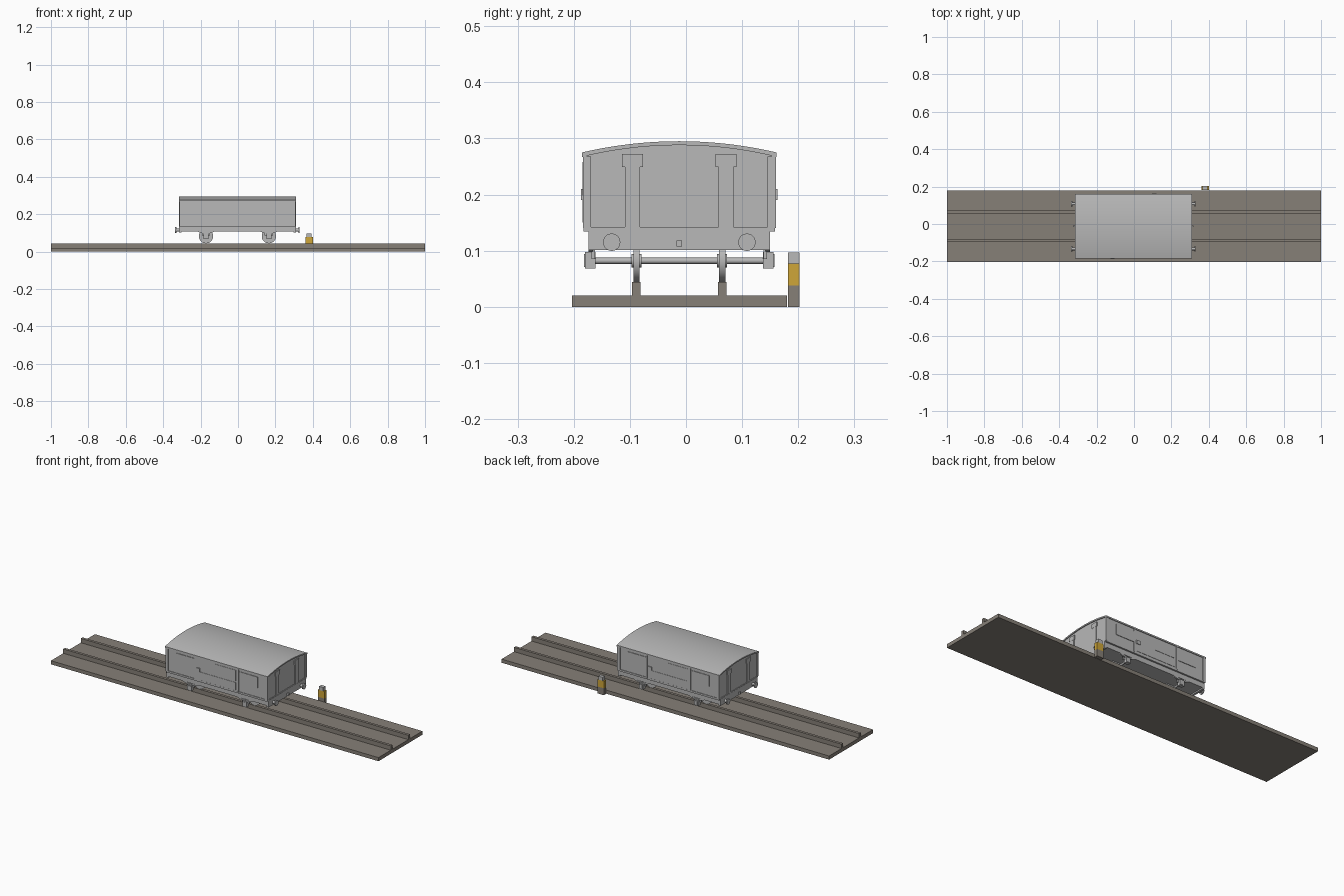
import bpy, bmesh, math
from mathutils import Matrix

if "Cube" in bpy.data.objects:
    bpy.data.objects.remove(bpy.data.objects["Cube"])

CX, CY = -0.003, -0.012   # wagon centre


def material(name, rgb):
    m = bpy.data.materials.new(name)
    m.diffuse_color = (*rgb, 1)
    m.use_nodes = True
    m.node_tree.nodes["Principled BSDF"].inputs["Base Color"].default_value = m.diffuse_color
    return m


GREY = material("wagon grey", (0.48, 0.48, 0.48))
BROWN = material("ballast brown", (0.24, 0.215, 0.185))
YELLOW = material("marker yellow", (0.62, 0.38, 0.04))


def finish(name, bm, mat, smooth=False):
    bmesh.ops.recalc_face_normals(bm, faces=bm.faces)
    me = bpy.data.meshes.new(name)
    bm.to_mesh(me)
    bm.free()
    ob = bpy.data.objects.new(name, me)
    bpy.context.collection.objects.link(ob)
    me.materials.append(mat)
    if smooth:
        bpy.context.view_layer.objects.active = ob
        ob.select_set(True)
        bpy.ops.object.shade_smooth_by_angle(angle=math.radians(30))
        ob.select_set(False)
    return ob


def box(name, x0, x1, y0, y1, z0, z1, mat=GREY):
    bm = bmesh.new()
    bmesh.ops.create_cube(bm, size=1)
    for v in bm.verts:
        v.co = ((x0 + x1) / 2 + v.co.x * (x1 - x0),
                (y0 + y1) / 2 + v.co.y * (y1 - y0),
                (z0 + z1) / 2 + v.co.z * (z1 - z0))
    return finish(name, bm, mat)


def cylinder(name, centre, radius, length, axis, segments=32):
    bm = bmesh.new()
    bmesh.ops.create_cone(bm, cap_ends=True, segments=segments,
                          radius1=radius, radius2=radius, depth=length)
    turn = Matrix.Rotation(math.pi / 2, 4, 'Y' if axis == 'x' else 'X')
    bm.transform(Matrix.Translation(centre) @ turn)
    return finish(name, bm, GREY, True)


def extrude(name, points, axis, start, length, smooth=False):
    """Extrude a (horizontal, z) outline along x or y."""
    bm = bmesh.new()
    if axis == 'x':
        verts = [bm.verts.new((start, h, z)) for h, z in points]
        move = (length, 0, 0)
    else:
        verts = [bm.verts.new((h, start, z)) for h, z in points]
        move = (0, length, 0)
    face = bm.faces.new(verts)
    out = bmesh.ops.extrude_face_region(bm, geom=[face])
    bmesh.ops.translate(bm, vec=move,
                        verts=[g for g in out["geom"] if isinstance(g, bmesh.types.BMVert)])
    return finish(name, bm, GREY, smooth)


def arc(half, edge, crown, n=20):
    """Circular arc from -y to +y about the wagon centre line."""
    rise = crown - edge
    r = (half * half + rise * rise) / (2 * rise)
    a = math.asin(half / r)
    return [(CY + r * math.sin(t), crown - r + r * math.cos(t))
            for t in (-a + 2 * a * i / n for i in range(n + 1))]


# Track bed and rails
box("track_bed", -1, 1, -0.203, 0.18, 0, 0.02, BROWN)
for y in (-0.0885, 0.0645):
    box("rail", -1, 1, y - 0.0075, y + 0.0075, 0.019, 0.044, BROWN)

# Trackside marker post
box("marker_base", 0.36, 0.40, 0.182, 0.202, 0, 0.038, BROWN)
box("marker_band", 0.36, 0.40, 0.182, 0.202, 0.038, 0.077, YELLOW)
box("marker_cap", 0.367, 0.393, 0.182, 0.202, 0.077, 0.097)

# Van body and curved roof
extrude("van_body", [(CY + 0.168, 0.138), (CY - 0.168, 0.138)] + arc(0.168, 0.269, 0.289),
        'x', CX - 0.308, 0.616)
extrude("roof", arc(0.1735, 0.275, 0.295) + arc(0.1735, 0.267, 0.288)[::-1],
        'x', CX - 0.313, 0.626, True)
box("underframe", CX - 0.308, CX + 0.308, CY - 0.162, CY + 0.162, 0.108, 0.139)

# Side details, repeated on both sides with half-turn symmetry
for s in (-1, 1):
    def side(name, u0, u1, d0, d1, z0, z1):
        xs = sorted((CX - s * u0, CX - s * u1))
        ys = sorted((CY + s * d0, CY + s * d1))
        box(name, *xs, *ys, z0, z1)

    side("side_sill", -0.31, 0.31, 0.160, 0.171, 0.134, 0.144)
    side("sliding_door", -0.128, 0.128, 0.166, 0.1705, 0.144, 0.266)
    side("door_upper_panel", -0.005, 0.118, 0.168, 0.1722, 0.198, 0.258)
    side("door_lower_panel", -0.118, 0.118, 0.168, 0.1722, 0.150, 0.190)
    side("door_latch", -0.122, -0.100, 0.168, 0.1755, 0.19, 0.21)
    for c in (-0.19, 0.195):
        side("vent_panel", c - 0.055, c + 0.055, 0.166, 0.171, 0.195, 0.255)
    for e in (-1, 1):
        u = e * 0.303
        side("corner_post", u - 0.008, u + 0.008, 0.164, 0.172, 0.140, 0.270)
        u = e * 0.132
        side("door_post", u - 0.004, u + 0.004, 0.164, 0.172, 0.140, 0.268)
        u = e * 0.168
        # Axle guard, axle box and leaf spring
        side("axle_guard", u - 0.022, u + 0.022, 0.150, 0.156, 0.085, 0.112)
        side("axle_box", u - 0.013, u + 0.013, 0.149, 0.168, 0.068, 0.098)
        side("axle_box_cover", u - 0.008, u + 0.008, 0.160, 0.170, 0.071, 0.094)
        x = CX - s * u
        spring = [(x - 0.05, 0.109), (x - 0.03, 0.100), (x, 0.095), (x + 0.03, 0.100),
                  (x + 0.05, 0.109), (x + 0.03, 0.108), (x, 0.104), (x - 0.03, 0.108)]
        extrude("leaf_spring", spring, 'y', CY + s * 0.158 - 0.004, 0.008)

# End details, mirrored front to back of the van
for e in (-1, 1):
    def end(name, d0, d1, y0, y1, z0, z1):
        xs = sorted((CX + e * d0, CX + e * d1))
        box(name, *xs, CY + y0, CY + y1, z0, z1)

    end("buffer_beam", 0.300, 0.312, -0.162, 0.162, 0.101, 0.139)
    end("coupling_hook", 0.31, 0.322, -0.005, 0.005, 0.107, 0.118)
    end("end_sill", 0.300, 0.311, -0.168, 0.168, 0.136, 0.142)
    for s in (-1, 1):
        y = s * 0.0835
        end("end_stanchion", 0.30, 0.312, y - 0.0135, y + 0.0135, 0.140, 0.272)
        end("stanchion_cap", 0.30, 0.3125, y - 0.0185, y + 0.0185, 0.249, 0.272)
        y = s * 0.163
        end("end_corner_post", 0.30, 0.311, y - 0.006, y + 0.006, 0.140, 0.268)
        by = CY + s * 0.1205
        cylinder("buffer_shank", (CX + e * 0.319, by, 0.115), 0.008, 0.024, 'x', 16)
        cylinder("buffer_head", (CX + e * 0.330, by, 0.115), 0.0155, 0.006, 'x', 24)

# Wheel sets
for x in (CX - 0.168, CX + 0.168):
    cylinder("axle", (x, CY, 0.082), 0.0055, 0.31, 'y', 16)
    for s in (-1, 1):
        y = CY + s * 0.0765
        cylinder("wheel_tyre", (x, y, 0.082), 0.038, 0.011, 'y')
        cylinder("wheel_hub", (x, y, 0.082), 0.012, 0.018, 'y', 20)
